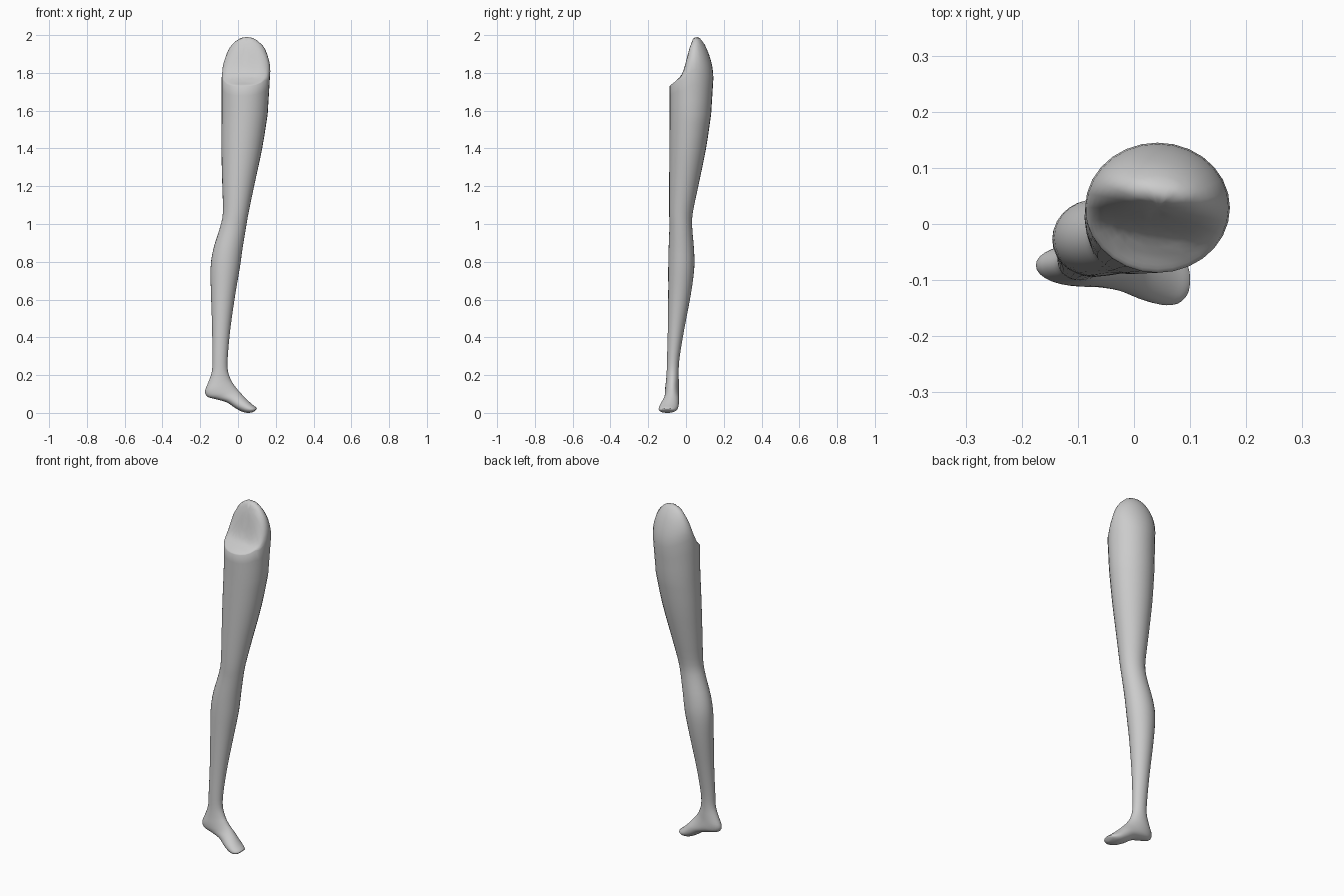
import bpy, bmesh
from math import sin, cos, pi, sqrt
from mathutils import Vector

if "Cube" in bpy.data.objects:
    bpy.data.objects.remove(bpy.data.objects["Cube"])

N = 28      # vertices per ring
STEPS = 3   # smooth steps between sections

# Sections: (outer x, z), (inner x, z), front y, back y
# The foot sections tip over gradually from level (ankle) to upright (toes)
SECTIONS = [
    (-.087, 1.58, .157, 1.58, -.087, .133),
    (-.088, 1.40, .128, 1.40, -.088, .106),
    (-.083, 1.20, .085, 1.20, -.089, .065),
    (-.080, 1.06, .056, 1.06, -.089, .036),
    (-.096, .98, .042, .98, -.088, .033),
    (-.130, .87, .024, .87, -.092, .042),
    (-.145, .77, .010, .77, -.094, .044),
    (-.143, .63, -.014, .63, -.094, .026),
    (-.137, .45, -.040, .45, -.096, -.008),
    (-.136, .30, -.054, .30, -.100, -.033),
    (-.138, .22, -.054, .225, -.102, -.039),
    (-.158, .16, -.040, .18, -.106, -.038),
    (-.175, .115, -.026, .155, -.110, -.037),
    (-.162, .086, -.008, .130, -.112, -.036),
    (-.120, .073, .010, .110, -.113, -.036),
    (-.060, .056, .029, .089, -.120, -.036),
    (-.015, .026, .052, .066, -.135, -.038),
    (.025, .005, .074, .046, -.144, -.043),
    (.056, .0, .092, .032, -.143, -.054),
    (.078, .004, .100, .024, -.131, -.068),
]

# Hip cut: height of the ridge and hollow from front to back
HIP = [(-.12, 1.735), (-.085, 1.745), (-.06, 1.755), (-.02, 1.785), (0, 1.84),
       (.02, 1.93), (.04, 1.985), (.065, 2.0), (.1, 1.985), (.16, 1.94)]


def smooth(a, b, c, d, t):
    """Catmull-Rom blend between b and c."""
    return .5 * (2*b + (c-a)*t + (2*a-5*b+4*c-d)*t*t + (3*b-a-3*c+d)*t**3)


def hip_height(y):
    y = max(HIP[0][0], min(HIP[-1][0], y))
    for (y0, z0), (y1, z1) in zip(HIP, HIP[1:]):
        if y <= y1:
            return z0 + (z1-z0) * (y-y0) / (y1-y0)


def hip_ring(s):
    """Ring of the hip cap, scaled by s, draped over the ridge with a rounded edge."""
    pts = []
    for i in range(N):
        a = 2*pi*i/N
        x, y = .042 + .129*s*cos(a), .029 + .116*s*sin(a)
        k = y + .15*(x-.05)
        f = max(0, min(1, (k+.03)/.07))
        drop = .015 + .165*f*f*(3-2*f)
        pts.append(Vector((x, y, hip_height(k) - drop*(1-sqrt(max(0, 1-s*s))))))
    return pts


def leg_ring(sec):
    xa, za, xb, zb, y0, y1 = sec
    mid = Vector(((xa+xb)/2, (y0+y1)/2, (za+zb)/2))
    u = Vector(((xb-xa)/2, 0, (zb-za)/2))
    v = Vector((0, (y1-y0)/2, 0))
    return [mid + u*cos(2*pi*i/N) + v*sin(2*pi*i/N) for i in range(N)]


rings = [hip_ring(s) for s in (.12, .25, .38, .5, .61, .71, .8, .88, .94, .98, 1)]

# Blend from the hip edge to the thigh
edge, thigh = rings[-1], leg_ring(SECTIONS[0])
for t in (.33, .67):
    rings.append([p.lerp(q, t) for p, q in zip(edge, thigh)])

# Thigh, calf, ankle and foot
last = len(SECTIONS) - 1
for i in range(last):
    quad = [SECTIONS[max(0, min(last, i+k))] for k in (-1, 0, 1, 2)]
    for j in range(STEPS):
        rings.append(leg_ring([smooth(*c, j/STEPS) for c in zip(*quad)]))
rings.append(leg_ring(SECTIONS[-1]))

# Rounded toe tip
tip = sum(rings[-1], Vector()) / N + Vector((.009, 0, -.003))
rings.append([tip.lerp(p, .6) + Vector((-.002, 0, 0)) for p in rings[-1]])

# Skin the rings into one mesh
bm = bmesh.new()
vr = [[bm.verts.new(p) for p in r] for r in rings]
for r0, r1 in zip(vr, vr[1:]):
    for i in range(N):
        j = (i+1) % N
        bm.faces.new((r0[i], r1[i], r1[j], r0[j]))
for ring in (vr[0], vr[-1]):
    c = bm.verts.new(sum((v.co for v in ring), Vector()) / N)
    for i in range(N):
        bm.faces.new((ring[i], ring[(i+1) % N], c))
for v in bm.verts:
    v.co.z = max(0, v.co.z)
bmesh.ops.recalc_face_normals(bm, faces=bm.faces)
for f in bm.faces:
    f.smooth = True
mesh = bpy.data.meshes.new("leg")
bm.to_mesh(mesh)
bm.free()
bpy.context.collection.objects.link(bpy.data.objects.new("leg", mesh))
